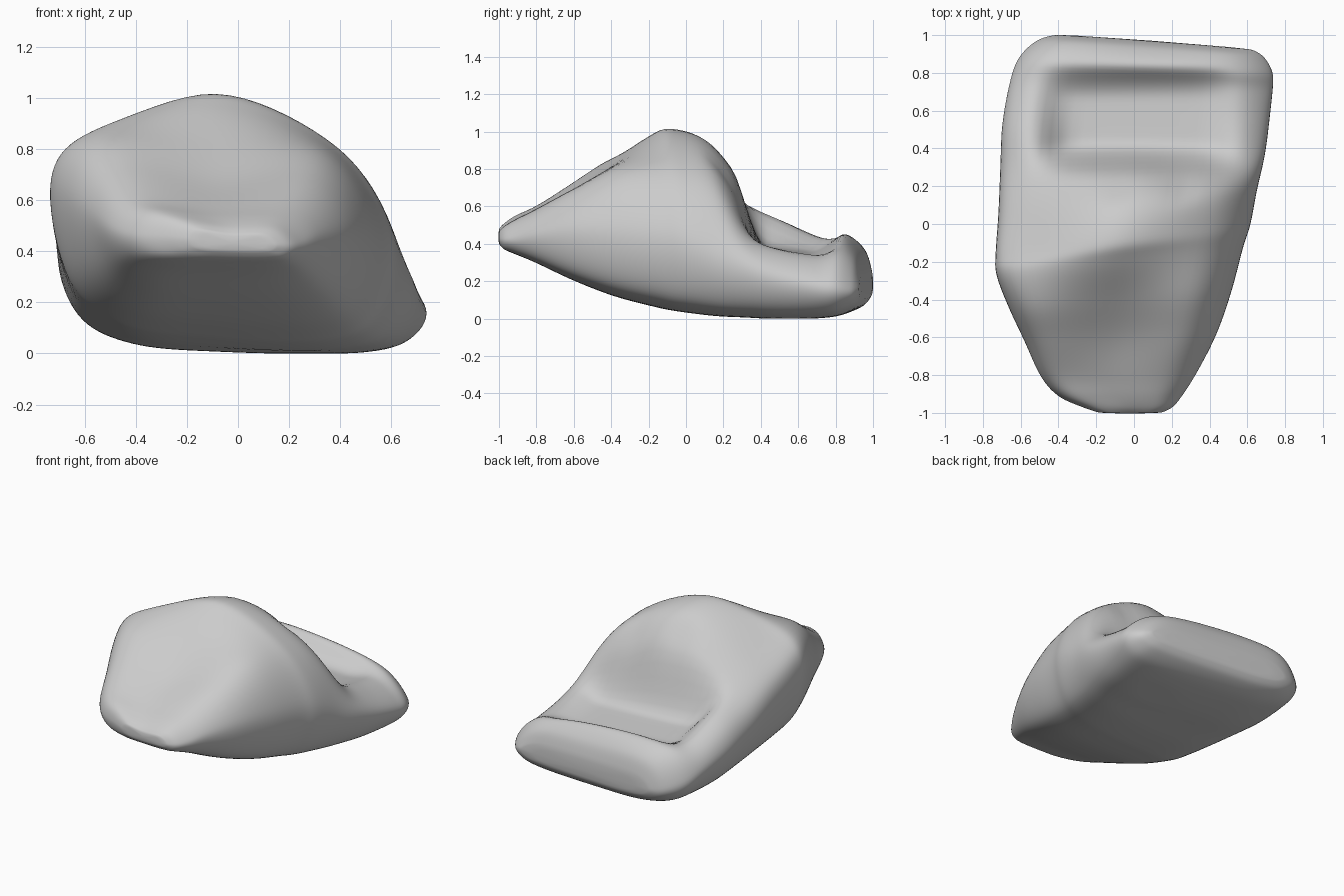
import bpy, bmesh

if "Cube" in bpy.data.objects:
    bpy.data.objects.remove(bpy.data.objects["Cube"])

# Cross-sections from front to back:
# y, x left, x right, z of left side, z of right side, bottom, top left, top mid, top right
SECTIONS = [
    (-1.00, -.18, .14, .45, .43, .40, .48, .465, .465),
    (-.97, -.27, .20, .46, .43, .37, .51, .495, .49),
    (-.91, -.40, .25, .47, .44, .345, .55, .53, .525),
    (-.80, -.495, .32, .50, .47, .30, .60, .58, .58),
    (-.60, -.58, .43, .57, .50, .205, .72, .68, .69),
    (-.40, -.66, .51, .64, .50, .125, .83, .82, .785),
    (-.20, -.725, .57, .68, .48, .07, .87, .97, .81),
    (-.08, -.73, .61, .66, .45, .045, .83, 1.017, .80),
    (.12, -.715, .645, .56, .37, .02, .74, .945, .73),
    (.32, -.705, .68, .45, .30, .01, .62, .72, .50),
    (.52, -.695, .705, .38, .24, 0, .53, .49, .40),
    (.72, -.66, .725, .31, .20, .005, .445, .43, .36),
    (.86, -.61, .725, .25, .19, .02, .43, .445, .37),
    (.96, -.51, .68, .21, .17, .06, .36, .36, .32),
    (1.0, -.40, .61, .19, .17, .11, .25, .25, .23),
]


def spline(a, b, c, d, t):
    return tuple(.5 * (2 * q + (r - p) * t + (2 * p - 5 * q + 4 * r - s) * t * t
                       + (3 * q - p - 3 * r + s) * t ** 3) for p, q, r, s in zip(a, b, c, d))


def smooth(lo, hi, v):
    t = max(0, min(1, (v - lo) / (hi - lo)))
    return t * t * (3 - 2 * t)


def ring(row, steps=9):
    """Closed outline of one cross-section as (x, z, is_top)."""
    y, xl, xr, zl, zr, zb, tl, tm, tr = row
    w = xr - xl
    low = lambda u, f: (xl + w * u, (zl + (zr - zl) * u) * (1 - f) + zb * f)
    ctrl = [(xl, zl), (xl + w * .12, tl), (xl + w * .48, tm), (xl + w * .84, tr), (xr, zr),
            low(.96, .75), low(.81, 1), low(.45, .98), low(.2, .89), low(.05, .6)]
    n = len(ctrl)
    return [spline(*(ctrl[(i + k) % n] for k in (-1, 0, 1, 2)), s / steps) + (i < 4,)
            for i in range(n) for s in range(steps)]


# Densify the sections along the length
rows, last = [], len(SECTIONS) - 1
for i in range(last):
    quad = [SECTIONS[max(0, min(last, i + k))] for k in (-1, 0, 1, 2)]
    rows += [spline(*quad, s / 7) for s in range(7)]
rows.append(SECTIONS[-1])

bm = bmesh.new()
loops = []
for row in rows:
    loop = []
    for x, z, top in ring(row):
        y = row[0]
        # Slanted back edge and slanted crest
        skew = -.075 * (x + .35) * smooth(.6, 1, y)
        crest = .12 * (x + .1) * smooth(-.85, -.1, y) * (1 - smooth(-.05, .5, y))
        y += skew + crest
        if top:
            # Sunken seat with a backrest and a raised rim
            m = (smooth(-.55, -.34, x) * (1 - smooth(.38, .60, x))
                 * smooth(.25, .43, y) * (1 - smooth(.66, .86, y)))
            floor = .385 - .13 * (y - .35) - .05 * (x + .1)
            z += (min(z, floor) - z) * m
            # Shallow grooves in the backrest
            for gx in (-.1, .25):
                z -= .03 * max(0, 1 - ((x - gx) / .08) ** 2) * max(0, 1 - ((y - .22) / .12) ** 2)
        loop.append(bm.verts.new((x, y, max(z, 0))))
    loops.append(loop)

for a, b in zip(loops, loops[1:]):
    for i in range(len(a)):
        j = (i + 1) % len(a)
        bm.faces.new((a[i], a[j], b[j], b[i]))

# Rounded end caps
for loop, push in ((loops[0], -.01), (loops[-1], .01)):
    c = sum((v.co for v in loop), loop[0].co * 0) / len(loop)
    c.y += push
    tip = bm.verts.new(c)
    for i in range(len(loop)):
        bm.faces.new((loop[i], loop[(i + 1) % len(loop)], tip))

bmesh.ops.recalc_face_normals(bm, faces=bm.faces)
mesh = bpy.data.meshes.new("stone_seat")
bm.to_mesh(mesh)
bm.free()
for p in mesh.polygons:
    p.use_smooth = True
seat = bpy.data.objects.new("stone_seat", mesh)
bpy.context.collection.objects.link(seat)

# Soften the creases of the surface
soften = seat.modifiers.new("soften", 'SMOOTH')
soften.factor = .5
soften.iterations = 4
